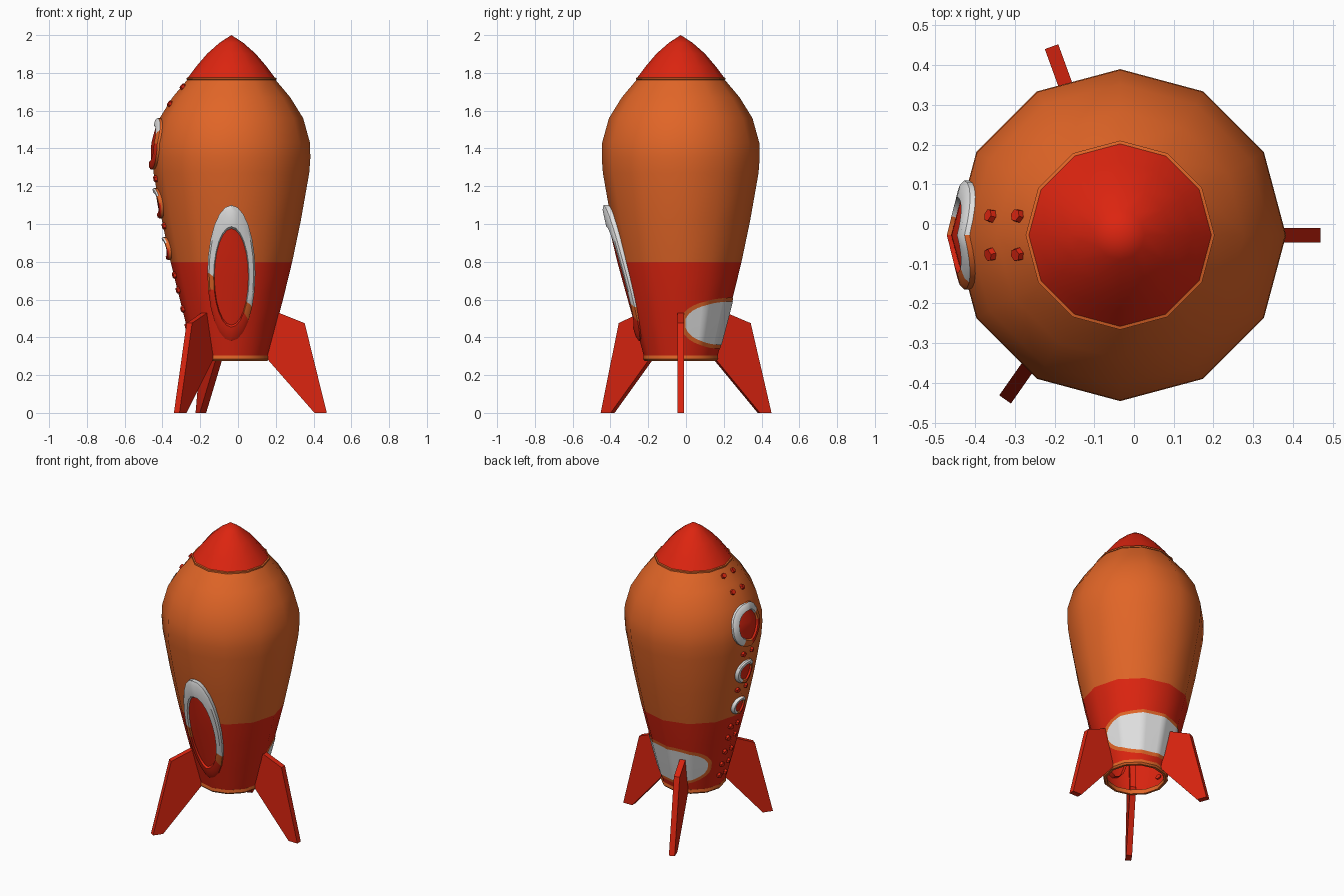
import bpy, bmesh, math
from mathutils import Vector, Matrix

if "Cube" in bpy.data.objects:
    bpy.data.objects.remove(bpy.data.objects["Cube"])

CX, CY = -0.035, -0.028          # axis of the hull
TAN15 = math.tan(math.radians(15))


def material(name, rgb):
    m = bpy.data.materials.new(name)
    m.diffuse_color = (*rgb, 1)
    m.use_nodes = True
    m.node_tree.nodes["Principled BSDF"].inputs["Base Color"].default_value = m.diffuse_color
    return m


MATS = [material("orange", (0.75, 0.13, 0.02)),
        material("red", (0.72, 0.018, 0.005)),
        material("white", (0.76, 0.76, 0.76))]
ORANGE, RED, WHITE = 0, 1, 2

# hull radius by height
HULL = [(0.195, 0.30), (0.24, 0.47), (0.283, 0.64), (0.322, 0.80), (0.368, 1.02),
        (0.412, 1.27), (0.418, 1.35), (0.416, 1.43), (0.380, 1.56), (0.312, 1.67), (0.228, 1.77)]


def radius(z):
    for (r0, z0), (r1, z1) in zip(HULL, HULL[1:]):
        if z <= z1:
            break
    return r0 + (r1 - r0) * (z - z0) / (z1 - z0)


def finish(name, bm, smooth=None):
    me = bpy.data.meshes.new(name)
    bm.to_mesh(me)
    bm.free()
    for m in MATS:
        me.materials.append(m)
    ob = bpy.data.objects.new(name, me)
    bpy.context.collection.objects.link(ob)
    if smooth:
        bpy.ops.object.select_all(action='DESELECT')
        ob.select_set(True)
        bpy.context.view_layer.objects.active = ob
        bpy.ops.object.shade_smooth_by_angle(angle=math.radians(smooth))
    return ob


def lathe(name, profile, rule, smooth=40, n=12, closed=False):
    bm = bmesh.new()
    rings = []
    for r, z in profile:
        if r == 0:
            rings.append([bm.verts.new((CX, CY, z))] * n)
        else:
            rings.append([bm.verts.new((CX + r * math.cos(2 * math.pi * i / n),
                                        CY + r * math.sin(2 * math.pi * i / n), z)) for i in range(n)])
    if closed:
        rings.append(rings[0])
    for a, b in zip(rings, rings[1:]):
        for i in range(n):
            j = (i + 1) % n
            vs = list(dict.fromkeys((a[i], a[j], b[j], b[i])))
            f = bm.faces.new(vs)
            f.material_index = rule(f.calc_center_median().z)
    return finish(name, bm, smooth)


def on_hull(a, w, z, off):
    """Point beside the hull edge at angle a, w sideways along the folded facets."""
    d = radius(z) - abs(w) * TAN15 + off
    return (CX + d * math.cos(a) - w * math.sin(a), CY + d * math.sin(a) + w * math.cos(a), z)


def framed_plate(name, deg, z0, hw, hh, rings, k, t_white, t_red, taper=0.0, n=24):
    """Oval frame with a red pane, bent over a hull edge; colour changes along a slanted line."""
    bm = bmesh.new()
    a = math.radians(deg)
    loops = []
    for s, off, dz in rings:
        loop = []
        for i in range(n):
            t = 2 * math.pi * i / n
            z = z0 + dz + s * hh * math.cos(t)
            loop.append(bm.verts.new(on_hull(a, s * hw * math.sin(t), z, off + taper * (z - z0))))
        loops.append(loop)
    for row, (p, q) in enumerate(zip(loops, loops[1:])):
        for i in range(n):
            j = (i + 1) % n
            f = bm.faces.new((p[i], q[i], q[j], p[j]))
            t = 2 * math.pi * (i + 0.5) / n
            h = math.cos(t) + k * math.sin(t)
            f.material_index = WHITE if h > t_white else ORANGE if h > t_red else RED
            if row == 0 and abs(k) > 0.5 and k * math.sin(t) < 0:
                f.material_index = ORANGE
    # pane: strips across so that it folds on the hull edge
    last = loops[-1]
    for i in range(n // 2):
        r0, r1 = last[i], last[i + 1]
        l0, l1 = last[-i % n], last[n - i - 1]
        mid = [bm.verts.new(on_hull(a, 0, v.co.z, rings[-1][1] + taper * (v.co.z - z0))) for v in (r0, r1)]
        for vs in ((r0, mid[0], mid[1], r1), (mid[0], l0, l1, mid[1])):
            if i == 0:
                vs = [v for v in vs if v is not mid[0]] if r0 is not l0 else [v for v in vs if v is not r0]
            if i == n // 2 - 1:
                vs = [v for v in vs if v is not r1]
            if len(vs) > 2:
                bm.faces.new(vs).material_index = RED
    bmesh.ops.remove_doubles(bm, verts=bm.verts, dist=1e-5)
    return finish(name, bm, 35)


# hull, nozzle rim, nose
lathe("hull", HULL, lambda z: ORANGE if z > 0.8 else RED)
lathe("bottom_rim", [(0.175, 0.275), (0.19, 0.275), (0.199, 0.285), (0.197, 0.305), (0.178, 0.305)],
      lambda z: ORANGE, closed=True)
lathe("nose_rim", [(0.20, 1.76), (0.238, 1.764), (0.238, 1.773), (0.222, 1.778)], lambda z: ORANGE)
lathe("nose_cone", [(0.231, 1.774), (0.185, 1.835), (0.128, 1.902), (0.062, 1.96), (0, 2.0)], lambda z: RED)

# three fins
FIN = [(0.165, 0.32), (0.19, 0.285), (0.44, 0.0), (0.505, 0.0), (0.388, 0.475), (0.255, 0.528), (0.20, 0.528)]
for name, deg in (("right_fin", 0), ("back_fin", 110), ("front_fin", 235)):
    bm = bmesh.new()
    base = bm.faces.new([bm.verts.new((r, 0.018, z)) for r, z in FIN])
    ext = bmesh.ops.extrude_face_region(bm, geom=[base], use_keep_orig=True)
    moved = [v for v in ext["geom"] if isinstance(v, bmesh.types.BMVert)]
    bmesh.ops.translate(bm, verts=moved, vec=(0, -0.036, 0))
    bmesh.ops.recalc_face_normals(bm, faces=bm.faces)
    for f in bm.faces:
        f.material_index = RED
    bm.transform(Matrix.Translation((CX, CY, 0)) @ Matrix.Rotation(math.radians(deg), 4, 'Z'))
    finish(name, bm)

# front door
framed_plate("door", 270, 0.74, 0.127, 0.36,
             [(1, -0.02, 0), (1, 0.016, 0), (0.93, 0.026, 0), (0.74, 0.026, -0.02), (0.71, 0.012, -0.02)],
             0.22, -0.28, -0.5, taper=0.03)

# portholes on the left side
for name, z, r in (("large_porthole", 1.425, 0.137), ("middle_porthole", 1.11, 0.08), ("small_porthole", 0.87, 0.06)):
    framed_plate(name, 180, z, r, r,
                 [(1, -0.01, 0), (1, 0.013, 0), (0.92, 0.021, 0), (0.70, 0.02, 0), (0.65, 0.008, 0)],
                 -1, -0.5, -1.0)

# rivets in pairs down the left side
bm = bmesh.new()
for z, w in ((1.725, 0.048), (1.635, 0.048), (1.24, 0.043), (0.99, 0.042), (0.73, 0.035),
             (0.65, 0.035), (0.55, 0.033), (0.46, 0.033), (0.38, 0.03)):
    for side in (-1, 1):
        a = math.radians(180 + 15 * side)
        slope = (radius(z + 0.02) - radius(z - 0.02)) / 0.04
        normal = Vector((math.cos(a), math.sin(a), -slope)).normalized()
        place = Matrix.Translation(on_hull(math.pi, w * side, z, 0.003)) @ \
            normal.to_track_quat('Z', 'Y').to_matrix().to_4x4()
        bmesh.ops.create_cone(bm, cap_ends=True, segments=6, radius1=0.019, radius2=0.016,
                              depth=0.024, matrix=place)
for f in bm.faces:
    f.material_index = RED
finish("rivets", bm)


# painted panel low on the back, white with an orange border
def panel(name, mid, half, z0, hh, off, mat):
    bm = bmesh.new()
    degs = sorted({mid - half, mid + half, mid - half * 0.97, mid + half * 0.97,
                   *[d for d in range(-30, 210, 5) if abs(d - mid) < half]})
    cols = []
    for d in degs:
        h = hh * max(0.02, 1 - (abs(d - mid) / half) ** 2.4) ** (1 / 2.4)
        col = []
        for i in range(7):
            z = z0 + h * (i / 3 - 1)
            r = radius(z) * math.cos(math.radians(15)) / math.cos(math.radians(d % 30 - 15)) + off
            col.append(bm.verts.new((CX + r * math.cos(math.radians(d)), CY + r * math.sin(math.radians(d)), z)))
        cols.append(col)
    for p, q in zip(cols, cols[1:]):
        for i in range(6):
            bm.faces.new((p[i], q[i], q[i + 1], p[i + 1])).material_index = mat
    finish(name, bm, 40)


panel("panel_border", 76, 76, 0.475, 0.135, 0.003, ORANGE)
panel("panel_white", 76, 70, 0.475, 0.115, 0.006, WHITE)
